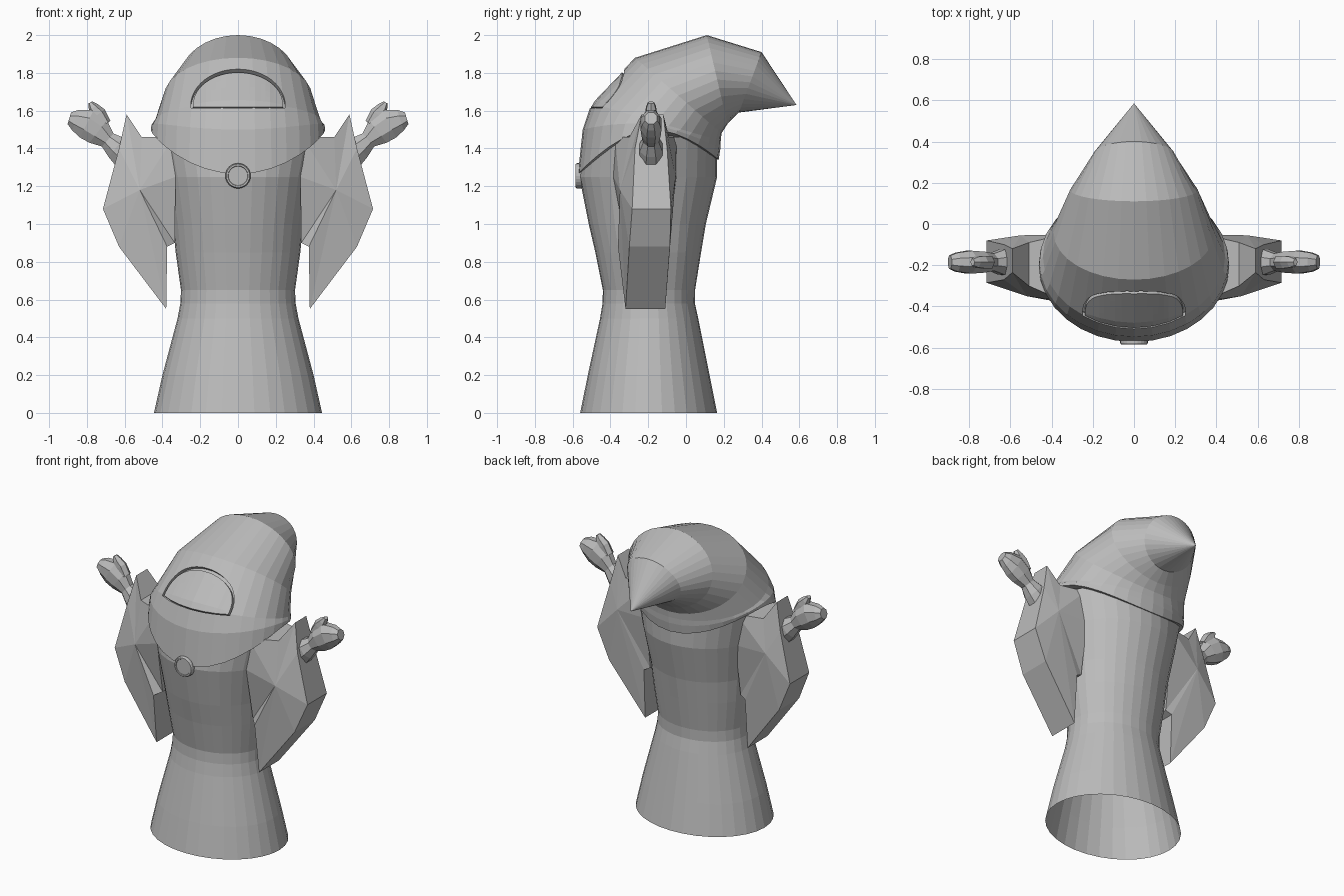
import bpy, bmesh, math
from mathutils import Vector
from mathutils.bvhtree import BVHTree

if "Cube" in bpy.data.objects:
    bpy.data.objects.remove(bpy.data.objects["Cube"])

SIDES = 32
grey = bpy.data.materials.new("plain grey")
grey.diffuse_color = (0.5, 0.5, 0.5, 1)
grey.use_nodes = True
grey.node_tree.nodes["Principled BSDF"].inputs["Base Color"].default_value = grey.diffuse_color


def finish(bm, name, normals=True):
    if normals:
        bmesh.ops.recalc_face_normals(bm, faces=bm.faces)
    me = bpy.data.meshes.new(name)
    bm.to_mesh(me)
    bm.free()
    me.materials.append(grey)
    ob = bpy.data.objects.new(name, me)
    bpy.context.collection.objects.link(ob)
    return ob


def loft(bm, rings, start=None, end=None):
    """Skin a list of closed point rings; start and end are optional tip points."""
    vs = [[bm.verts.new(p) for p in r] for r in rings]
    n = len(vs[0])
    for a, b in zip(vs, vs[1:]):
        for i in range(n):
            j = (i + 1) % n
            bm.faces.new((a[i], a[j], b[j], b[i]))
    for tip, r in ((start, vs[0]), (end, vs[-1])):
        if tip is not None:
            t = bm.verts.new(tip)
            for i in range(n):
                bm.faces.new((r[i], r[(i + 1) % n], t))


def circle(n, offset=0.0):
    return [(math.sin(2 * math.pi * (i + offset) / n),
             math.cos(2 * math.pi * (i + offset) / n)) for i in range(n)]


# Robe body: z, half width, front y, back y (open at the hem)
bm = bmesh.new()
profile = [(0, .445, -.56, .165), (.2, .40, -.52, .125), (.5, .32, -.455, .065),
           (.58, .305, -.442, .047), (.65, .302, -.44, .048), (.85, .33, -.48, .08),
           (1.0, .345, -.515, .105), (1.25, .385, -.565, .165), (1.46, .43, -.54, .165)]
loft(bm, [[(rx * s, (f + b) / 2 - (b - f) / 2 * c, z) for s, c in circle(SIDES)]
          for z, rx, f, b in profile], end=(0, -.19, 1.5))
finish(bm, "robe_body")

# Hood: front (y, z), back (y, z), half width, lift of the sides
bm = bmesh.new()
hood_rings = [((-.572, 1.265), (.173, 1.34), .462, .195),
              ((-.547, 1.5), (.182, 1.40), .458, .075),
              ((-.5, 1.64), (.184, 1.44), .442, 0),
              ((-.27, 1.88), (.188, 1.48), .39, 0),
              ((.11, 2.0), (.22, 1.53), .31, 0),
              ((.4, 1.91), (.28, 1.59), .195, 0)]
rings = []
for (fy, fz), (by, bz), rx, lift in hood_rings:
    rings.append([(rx * s, (fy + by) / 2 + (fy - by) / 2 * c,
                   (fz + bz) / 2 + (fz - bz) / 2 * c + lift * (1 - abs(c) ** 1.8))
                  for s, c in circle(SIDES)])
loft(bm, rings, start=(0, -.19, 1.42), end=(0, .585, 1.63))
bmesh.ops.recalc_face_normals(bm, faces=bm.faces)
tree = BVHTree.FromBMesh(bm)
hood = finish(bm, "hood")


# Half-round face panels that follow the front of the hood
def panel(name, width, z0, z1, inner, outer):
    bm = bmesh.new()
    cols, rows = 24, 5
    layers = []
    for depth in (inner, outer):
        grid = []
        for i in range(cols + 1):
            x = -width * math.cos(math.pi * i / cols)
            top = z0 + .012 + (z1 - z0 - .012) * max(0, 1 - (x / width) ** 2) ** .5
            col = []
            for j in range(rows + 1):
                z = z0 + (top - z0) * j / rows
                hit = tree.ray_cast(Vector((x, -2, z)), Vector((0, 1, 0)))[0]
                col.append(bm.verts.new(hit + Vector((0, -.7, .7)) * depth))
            grid.append(col)
        layers.append(grid)
    a, b = layers
    for g in layers:
        for i in range(cols):
            for j in range(rows):
                bm.faces.new((g[i][j], g[i + 1][j], g[i + 1][j + 1], g[i][j + 1]))
    edge = [(i, 0) for i in range(cols)] + [(cols, j) for j in range(rows)]
    edge += [(i, rows) for i in range(cols, 0, -1)] + [(0, j) for j in range(rows, 0, -1)]
    for (i, j), (k, l) in zip(edge, edge[1:] + edge[:1]):
        bm.faces.new((a[i][j], a[k][l], b[k][l], b[i][j]))
    return finish(bm, name)


cutter = panel("face_cutter", .25, 1.615, 1.82, -.025, .04)
cutter.hide_render = True
cutter.hide_set(True)
cut = hood.modifiers.new("face_opening", 'BOOLEAN')
cut.object = cutter
cut.operation = 'DIFFERENCE'
cut.solver = 'EXACT'
panel("face_panel", .238, 1.622, 1.805, -.03, -.004)

# Round clasp with a raised rim
bm = bmesh.new()
steps = [(.067, -.54), (.067, -.577), (.062, -.585), (.053, -.585), (.051, -.58)]
loft(bm, [[(r * s, y, 1.255 + r * c) for s, c in circle(24)] for r, y in steps],
     end=(0, -.58, 1.255))
finish(bm, "clasp")

# Sleeve outline: x, z, front y, back y, plus a raised middle point
outline = [(.34, 1.46, -.375, -.05), (.51, 1.46, -.30, -.09), (.59, 1.58, -.235, -.12),
           (.63, 1.4, -.27, -.10), (.715, 1.08, -.285, -.08), (.63, .88, -.30, -.085),
           (.38, .55, -.32, -.11), (.375, .88, -.36, -.09), (.335, .9, -.32, -.1),
           (.33, 1.25, -.385, -.05)]


def tube(bm, path, n):
    """Skin along the x-z plane: centre x, centre z, half width, half depth."""
    rings = []
    for k, (x, z, w, t) in enumerate(path):
        p, q = path[max(k - 1, 0)], path[min(k + 1, len(path) - 1)]
        d = Vector((q[0] - p[0], q[1] - p[1])).normalized()
        rings.append([(x - d.y * w * s, -.185 + t * c, z + d.x * w * s)
                      for s, c in circle(n, .5)])
    ends = [(sum(p[0] for p in r) / n, -.185, sum(p[2] for p in r) / n)
            for r in (rings[0], rings[-1])]
    loft(bm, rings, *ends)


for side, word in ((1, "right"), (-1, "left")):
    sleeve = bmesh.new()
    loft(sleeve, [[(x, f, z) for x, z, f, b in outline], [(x, b, z) for x, z, f, b in outline]],
         start=(.52, -.35, 1.18), end=(.55, -.055, 1.25))
    hand = bmesh.new()
    tube(hand, [(.58, 1.36, .095, .07), (.645, 1.405, .07, .065), (.69, 1.445, .05, .045),
                (.74, 1.49, .082, .055), (.80, 1.53, .088, .06), (.86, 1.55, .062, .05),
                (.893, 1.56, .035, .035)], 8)
    thumb = bmesh.new()
    tube(thumb, [(.70, 1.53, .03, .035), (.735, 1.585, .036, .035),
                 (.765, 1.615, .03, .03), (.783, 1.643, .012, .018)], 6)
    for part, name in ((sleeve, "sleeve"), (hand, "hand"), (thumb, "thumb")):
        for v in part.verts:
            v.co.x *= side
        finish(part, word + "_" + name)
